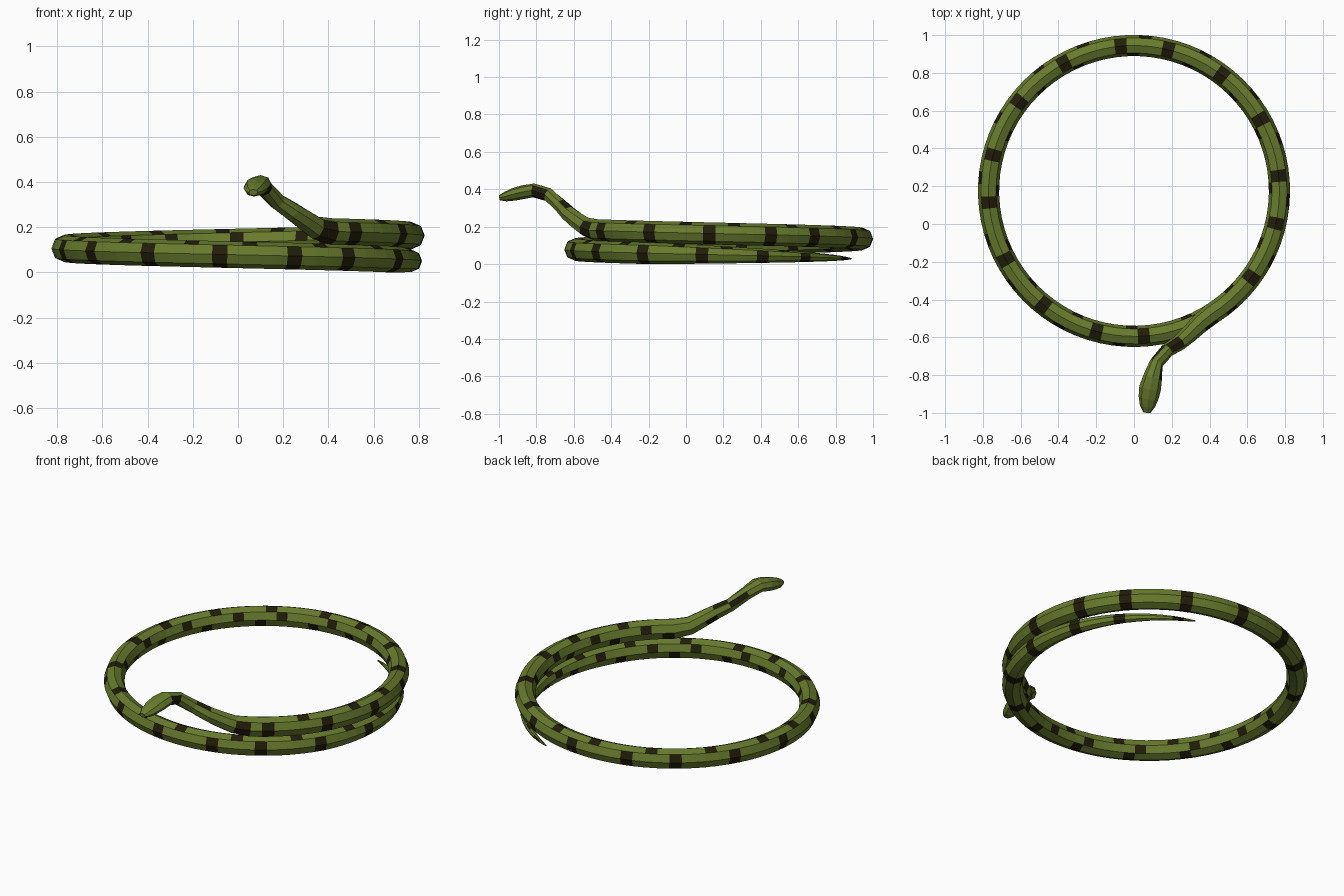
import bpy, bmesh
from math import sin, cos, radians, pi
from mathutils import Vector

cube = bpy.data.objects.get("Cube")
if cube:
    bpy.data.objects.remove(cube, do_unlink=True)


def make_material(name, rgb):
    mat = bpy.data.materials.new(name)
    mat.use_nodes = True
    mat.diffuse_color = (*rgb, 1)
    mat.node_tree.nodes["Principled BSDF"].inputs["Base Color"].default_value = (*rgb, 1)
    return mat


SIDES = 8
COIL_RADIUS, COIL_Y = 0.77, 0.175
STEP = 4.7             # degrees per body segment
SEGMENTS = 103
TAIL_ANGLE = 66.5

# Each station: centre, half width, half height
stations = []

# Tapered tail and coiled body
for j in range(SEGMENTS + 1):
    angle = TAIL_ANGLE - j * STEP
    taper = min(1, ((j * STEP + 2) / 96) ** 0.7)
    a = radians(angle)
    centre = Vector((COIL_RADIUS * cos(a), COIL_Y + COIL_RADIUS * sin(a),
                     0.05 - angle * 0.113 / 360))
    stations.append((centre, 0.056 * taper, 0.059 * taper))

# Raised neck and flattened head
neck_and_head = [
    (0.345, -0.53, 0.197, 0.052, 0.052),
    (0.29, -0.585, 0.235, 0.046, 0.047),
    (0.24, -0.628, 0.27, 0.042, 0.043),
    (0.175, -0.67, 0.313, 0.037, 0.038),
    (0.118, -0.738, 0.372, 0.037, 0.037),
    (0.098, -0.815, 0.394, 0.051, 0.037),
    (0.085, -0.87, 0.385, 0.058, 0.037),
    (0.077, -0.92, 0.373, 0.053, 0.034),
    (0.071, -0.965, 0.361, 0.04, 0.026),
    (0.068, -0.997, 0.354, 0.02, 0.014),
]
for x, y, z, w, h in neck_and_head:
    stations.append((Vector((x, y, z)), w, h))

# Staggered band phases for each lengthwise row of faces
OUTER, TOP = (1, 6, 10, 15), (3, 8, 13, 17)
INNER_UPPER, INNER_LOWER = (0, 5, 9, 14), (2, 7, 12, 16)
ROWS = [OUTER, TOP, TOP, INNER_UPPER, INNER_LOWER, OUTER, OUTER, OUTER]
BAND_END = SEGMENTS + 6

bm = bmesh.new()
rings = []
for i, (centre, w, h) in enumerate(stations):
    before = stations[max(i - 1, 0)][0]
    after = stations[min(i + 1, len(stations) - 1)][0]
    along = (after - before).normalized()
    side = Vector((0, 0, 1)).cross(along).normalized()
    up = along.cross(side)
    ring = []
    for k in range(SIDES):
        t = 2 * pi * k / SIDES
        ring.append(bm.verts.new(centre + side * (w * cos(t)) + up * (h * sin(t))))
    rings.append(ring)

# Skin between rings, with dark bands; the front of the head stays plain
for j in range(len(rings) - 1):
    phase = (j if j < SEGMENTS else j + 2) % 19
    for k in range(SIDES):
        n = (k + 1) % SIDES
        face = bm.faces.new((rings[j][k], rings[j][n], rings[j + 1][n], rings[j + 1][k]))
        if j < BAND_END and phase in ROWS[k]:
            face.material_index = 1
bm.faces.new(list(reversed(rings[0])))
bm.faces.new(rings[-1])
bm.normal_update()

mesh = bpy.data.meshes.new("snake_body")
bm.to_mesh(mesh)
bm.free()
mesh.materials.append(make_material("olive_green", (0.14, 0.198, 0.026)))
mesh.materials.append(make_material("dark_brown", (0.015, 0.0125, 0.003)))
body = bpy.data.objects.new("snake_body", mesh)
bpy.context.collection.objects.link(body)
